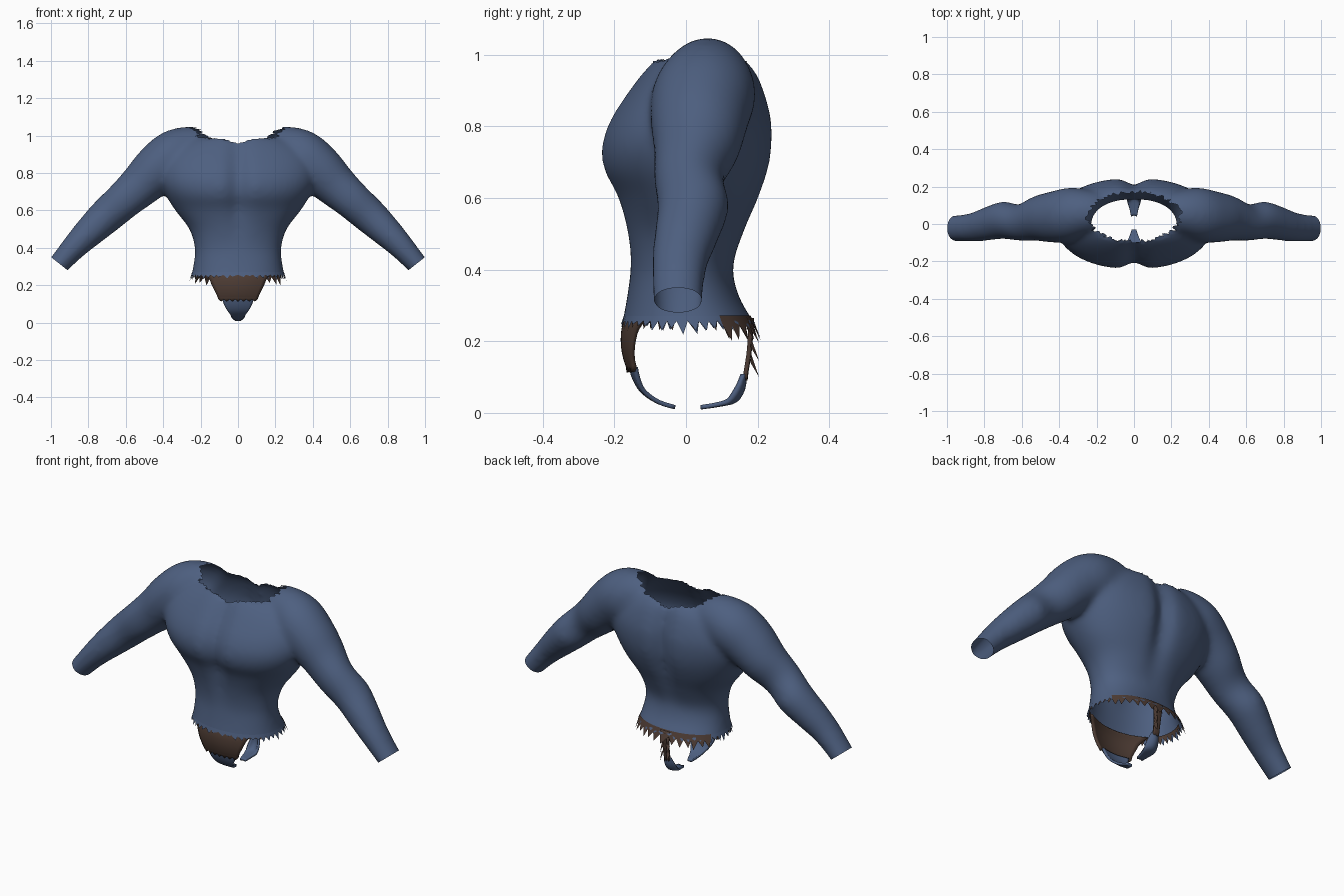
import bpy, bmesh, math, random
from mathutils import Vector

if "Cube" in bpy.data.objects:
    bpy.data.objects.remove(bpy.data.objects["Cube"])

random.seed(4)


def material(name, rgb):
    m = bpy.data.materials.new(name)
    m.diffuse_color = (*rgb, 1)
    m.use_nodes = True
    m.node_tree.nodes["Principled BSDF"].inputs["Base Color"].default_value = m.diffuse_color
    return m


BLUE = material("slate_blue", (0.075, 0.115, 0.215))
BROWN = material("dark_brown", (0.075, 0.045, 0.034))


def make_object(name, bm, mats, angle=50):
    me = bpy.data.meshes.new(name)
    bm.to_mesh(me)
    bm.free()
    for m in mats:
        me.materials.append(m)
    ob = bpy.data.objects.new(name, me)
    bpy.context.collection.objects.link(ob)
    bpy.context.view_layer.objects.active = ob
    ob.select_set(True)
    bpy.ops.object.shade_smooth_by_angle(angle=math.radians(angle))
    ob.select_set(False)
    return ob


def spline(rows, n=5):
    """Catmull-Rom interpolation through rows of numbers."""
    out = []
    for i in range(len(rows) - 1):
        p0, p1, p2 = rows[max(i - 1, 0)], rows[i], rows[i + 1]
        p3 = rows[min(i + 2, len(rows) - 1)]
        for k in range(n):
            t = k / n
            out.append([0.5 * (2 * b + (c - a) * t + (2 * a - 5 * b + 4 * c - d) * t * t
                        + (3 * b - a - 3 * c + d) * t ** 3)
                        for a, b, c, d in zip(p0, p1, p2, p3)])
    return out + [list(rows[-1])]


def loft(bm, rings):
    """Closed tube through rings of points."""
    loops = [[bm.verts.new(p) for p in r] for r in rings]
    faces = []
    for a, b in zip(loops, loops[1:]):
        for i in range(len(a)):
            j = (i + 1) % len(a)
            faces.append(bm.faces.new((a[i], a[j], b[j], b[i])))
    faces += [bm.faces.new(loops[0]), bm.faces.new(loops[-1])]
    bmesh.ops.recalc_face_normals(bm, faces=faces)


# torso sections: height, half width, front y, back y
TORSO = [(0.18, .265, -.19, .21), (.25, .25, -.178, .19), (.32, .236, -.165, .15),
         (.4, .231, -.156, .132), (.5, .26, -.168, .165), (.6, .335, -.195, .208),
         (.68, .385, -.235, .235), (.75, .415, -.24, .245), (.82, .42, -.215, .243),
         (.89, .4, -.17, .225), (.95, .34, -.125, .2), (.99, .25, -.085, .165),
         (1.01, .14, -.03, .12)]


def torso_point(row, a, grow=0.0):
    z, hw, yf, yb = row
    c, s = math.cos(a), math.sin(a)
    x = math.copysign(abs(c) ** 0.9, c) * (hw + grow)
    y = math.copysign(abs(s) ** 0.9, s)
    mid = (yf + yb) / 2
    y = mid + y * ((yb - yf) / 2 + grow)
    depth = 0.16 * min(1, max(0, (z - .38) / .25))      # breastbone and spine groove
    y = mid + (y - mid) * (1 - depth * math.exp(-(x / .05) ** 2))
    return Vector((x, y, z))


# arm sections: x, y, z, radius across, radius in depth
ARM = [(.17, .06, .915, .12, .11), (.25, .06, .912, .138, .125), (.34, .05, .885, .145, .145),
       (.43, .038, .82, .135, .138), (.52, .03, .735, .117, .12), (.61, .008, .655, .103, .098),
       (.7, .02, .575, .096, .1), (.79, .0, .49, .084, .09), (.87, -.018, .41, .07, .077),
       (.955, -.022, .315, .058, .07), (1.02, -.022, .24, .055, .068)]


def arm_rings(side):
    rows = spline(ARM)
    rings = []
    for i, (x, y, z, r, ry) in enumerate(rows):
        a, b = rows[max(i - 1, 0)], rows[min(i + 1, len(rows) - 1)]
        t = Vector((b[0] - a[0], 0, b[2] - a[2])).normalized()
        p = Vector((-t.z, 0, t.x))
        ring = []
        for k in range(28):
            w = math.tau * k / 28
            v = Vector((x, y, z)) + p * r * math.cos(w) + Vector((0, ry * math.sin(w), 0))
            ring.append((v.x * side, v.y, v.z))
        rings.append(ring)
    return rings


# garment body: torso and arms fused into one skin
bm = bmesh.new()
loft(bm, [[torso_point(r, math.tau * k / 96) for k in range(96)] for r in spline(TORSO)])
for side in (1, -1):
    loft(bm, arm_rings(side))
shirt = make_object("shirt", bm, [BLUE])
mod = shirt.modifiers.new("fuse", 'REMESH')
mod.mode = 'VOXEL'
mod.voxel_size = 0.013
fused = bpy.data.meshes.new_from_object(shirt.evaluated_get(bpy.context.evaluated_depsgraph_get()))
bpy.data.objects.remove(shirt)
bm = bmesh.new()
bm.from_mesh(fused)
for _ in range(9):
    bmesh.ops.smooth_vert(bm, verts=bm.verts, factor=0.5,
                          use_axis_x=True, use_axis_y=True, use_axis_z=True)


def slice_off(co, no):
    bmesh.ops.bisect_plane(bm, geom=bm.verts[:] + bm.edges[:] + bm.faces[:],
                           plane_co=co, plane_no=no, clear_outer=True)


# open the waist and the wrists
slice_off((0, 0, .262), (0, 0, -1))
for side in (1, -1):
    slice_off((.955 * side, 0, .315), (.62 * side, 0, -.78))

# torn neck opening
NX, NY, NC = .255, .135, .04
hole = [f for f in bm.faces if f.calc_center_median().z > .85 and
        (f.calc_center_median().x / NX) ** 2 + ((f.calc_center_median().y - NC) / NY) ** 2 < 1]
bmesh.ops.delete(bm, geom=hole, context='FACES')
for v in bm.verts:
    if v.is_boundary and v.co.z > .85:
        d = math.hypot(v.co.x / NX, (v.co.y - NC) / NY)
        s = random.uniform(.9, 1.04) / d
        v.co.x *= s
        v.co.y = NC + (v.co.y - NC) * s
make_object("shirt", bm, [BLUE])


# torn waist hem: teeth hanging round the waist section
def section(z):
    for a, b in zip(TORSO, TORSO[1:]):
        if a[0] <= z <= b[0]:
            t = (z - a[0]) / (b[0] - a[0])
            return [p + (q - p) * t for p, q in zip(a, b)]


def fringe(name, mat, count, top, base, tip, grow, keep):
    bm = bmesh.new()
    for i in range(count):
        a0, a1 = math.tau * i / count, math.tau * (i + 1) / count
        am = a0 + (a1 - a0) * random.uniform(.3, .7)
        if not keep(math.sin(am)):
            continue
        zb, zt = base(math.sin(am)), tip(math.sin(am)) + random.uniform(-.008, .008)
        v = [bm.verts.new(torso_point(section(z), a, g)) for z, a, g in
             ((top, a0, grow), (top, a1, grow), (zb, a1, grow), (zt, am, grow + .004), (zb, a0, grow))]
        bm.faces.new(v[::-1])
    bmesh.ops.remove_doubles(bm, verts=bm.verts, dist=.0005)
    make_object(name, bm, [mat])


fringe("hem_teeth", BLUE, 44, .27, lambda s: .256, lambda s: .226 + .018 * abs(s), 0,
       lambda s: True)
fringe("inner_lining_teeth", BROWN, 40, .275, lambda s: .262, lambda s: .236, -.008,
       lambda s: s <= .45)
fringe("back_lining_teeth", BROWN, 38, .272, lambda s: .243, lambda s: .205, .003,
       lambda s: s > .5)


# hanging flaps: rows of height, half width, centre y; curved by bow
def flap(name, rows, bow, mat, jag=0.0, cols=14):
    bm = bmesh.new()
    grid = []
    for i, (z, hw, y) in enumerate(rows):
        line = []
        for k in range(cols + 1):
            x = hw * (2 * k / cols - 1)
            drop = jag * (k % 2) if i == len(rows) - 1 else 0
            line.append(bm.verts.new((x, y + bow * x * x, z - drop)))
        grid.append(line)
    for a, b in zip(grid, grid[1:]):
        for k in range(cols):
            bm.faces.new((a[k], b[k], b[k + 1], a[k + 1]))
    if bow < 0:
        bmesh.ops.reverse_faces(bm, faces=bm.faces)
    ob = make_object(name, bm, [mat])
    thick = ob.modifiers.new("thickness", 'SOLIDIFY')
    thick.thickness = .012
    thick.offset = -1


flap("front_flap", spline([(.272, .185, -.168), (.235, .155, -.18), (.19, .135, -.182),
                           (.15, .115, -.175), (.125, .105, -.166)], 3), 1.6, BROWN, .012)
flap("front_flap_tip", spline([(.125, .085, -.16), (.09, .072, -.148), (.055, .05, -.125),
                               (.025, .028, -.08), (.01, .012, -.032)], 3), 2.0, BLUE)
flap("back_strap", spline([(.265, .03, .19), (.21, .022, .187), (.16, .018, .182),
                           (.1, .018, .172)], 3), -6, BROWN, .01, 6)
flap("back_strap_tip", spline([(.108, .022, .17), (.065, .036, .165), (.03, .036, .142),
                               (.018, .026, .1), (.01, .016, .046)], 3), -18, BLUE, 0, 8)

# ragged thorns down the back strap
bm = bmesh.new()
for side in (1, -1):
    for z in (.235, .185, .14):
        pts = [(.004 * side, .182, z + .025), (.026 * side, .18, z), (.02 * side, .204, z - .04)]
        bm.faces.new([bm.verts.new(p) for p in pts[::side]])
make_object("strap_thorns", bm, [BROWN])
